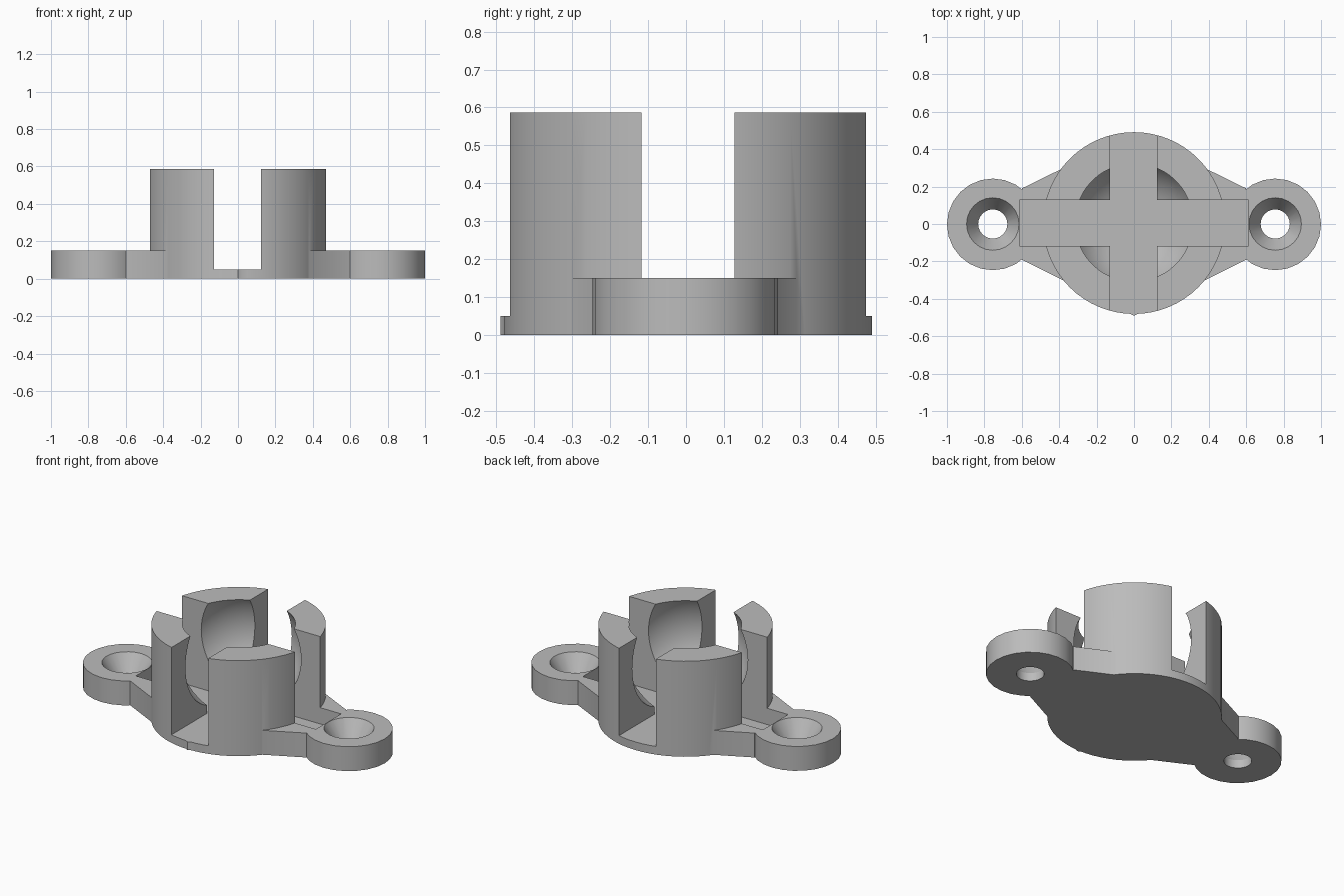
import bpy, bmesh, math
from mathutils import Matrix, Vector

cube = bpy.data.objects.get("Cube")
if cube:
    bpy.data.objects.remove(cube, do_unlink=True)

AXIS_Y = 0.005      # socket axis offset
EAR_X = 0.755       # screw hole distance
FLANGE_H = 0.15
FLOOR_Z = 0.05
TOP_Z = 0.587

grey = bpy.data.materials.new("light_grey_plastic")
grey.use_nodes = True
colour = (0.5, 0.5, 0.5, 1)
grey.diffuse_color = colour
grey.node_tree.nodes["Principled BSDF"].inputs["Base Color"].default_value = colour


def add_object(name, bm):
    bmesh.ops.recalc_face_normals(bm, faces=bm.faces)
    mesh = bpy.data.meshes.new(name)
    bm.to_mesh(mesh)
    bm.free()
    mesh.materials.append(grey)
    ob = bpy.data.objects.new(name, mesh)
    bpy.context.collection.objects.link(ob)
    return ob


def cone(name, x, y, z0, z1, r0, r1, sides):
    bm = bmesh.new()
    bmesh.ops.create_cone(bm, cap_ends=True, segments=sides, radius1=r0, radius2=r1,
                          depth=z1 - z0, matrix=Matrix.Translation((x, y, (z0 + z1) / 2)))
    return add_object(name, bm)


def prism(name, outline, z0, z1):
    bm = bmesh.new()
    face = bm.faces.new([bm.verts.new((x, y, z0)) for x, y in outline])
    grown = bmesh.ops.extrude_face_region(bm, geom=[face])["geom"]
    verts = [v for v in grown if isinstance(v, bmesh.types.BMVert)]
    bmesh.ops.translate(bm, verts=verts, vec=(0, 0, z1 - z0))
    return add_object(name, bm)


def box(name, cx, cy, hx, hy, z0, z1):
    corners = [(cx - hx, cy - hy), (cx + hx, cy - hy), (cx + hx, cy + hy), (cx - hx, cy + hy)]
    return prism(name, corners, z0, z1)


def combine(body, tool, operation):
    """Apply a boolean, then discard the tool."""
    mod = body.modifiers.new("combine", "BOOLEAN")
    mod.operation, mod.solver, mod.object = operation, "EXACT", tool
    graph = bpy.context.evaluated_depsgraph_get()
    mesh = bpy.data.meshes.new_from_object(body.evaluated_get(graph))
    body.modifiers.clear()
    body.data = mesh
    bpy.data.objects.remove(tool, do_unlink=True)


# Tapered flange plate joined to the round socket body and two ears
mount = prism("ball_socket_mount",
              [(-0.6, -0.19), (0, -0.49), (0.6, -0.19), (0.6, 0.19), (0, 0.485), (-0.6, 0.19)],
              0, FLANGE_H)
for side in (-1, 1):
    combine(mount, cone("ear", side * EAR_X, -0.002, 0, FLANGE_H, 0.245, 0.245, 24), "UNION")
combine(mount, cone("socket_body", 0, AXIS_Y, 0, TOP_Z, 0.486, 0.486, 64), "UNION")

# Spherical ball cavity
bm = bmesh.new()
bmesh.ops.create_uvsphere(bm, u_segments=48, v_segments=32, radius=0.361,
                          matrix=Matrix.Translation((0, AXIS_Y + 0.003, 0.412)))
combine(mount, add_object("ball_cavity", bm), "DIFFERENCE")

# Crossed slots that split the wall into four fingers
combine(mount, box("long_slot", 0, AXIS_Y, 0.612, 0.123, FLOOR_Z, 1), "DIFFERENCE")
combine(mount, box("cross_slot", -0.002, 0, 0.125, 0.8, FLOOR_Z, 1), "DIFFERENCE")

# Countersunk screw holes
for side in (-1, 1):
    x = side * EAR_X
    combine(mount, cone("hole", x, 0, -0.1, 0.3, 0.078, 0.078, 24), "DIFFERENCE")
    combine(mount, cone("countersink", x, 0, FLOOR_Z, FLANGE_H + 0.001, 0.078, 0.141, 24),
            "DIFFERENCE")

# Smooth round walls with crisp edges
for ob in bpy.context.selected_objects:
    ob.select_set(False)
mount.select_set(True)
bpy.context.view_layer.objects.active = mount
bpy.ops.object.shade_smooth_by_angle(angle=math.radians(30))
